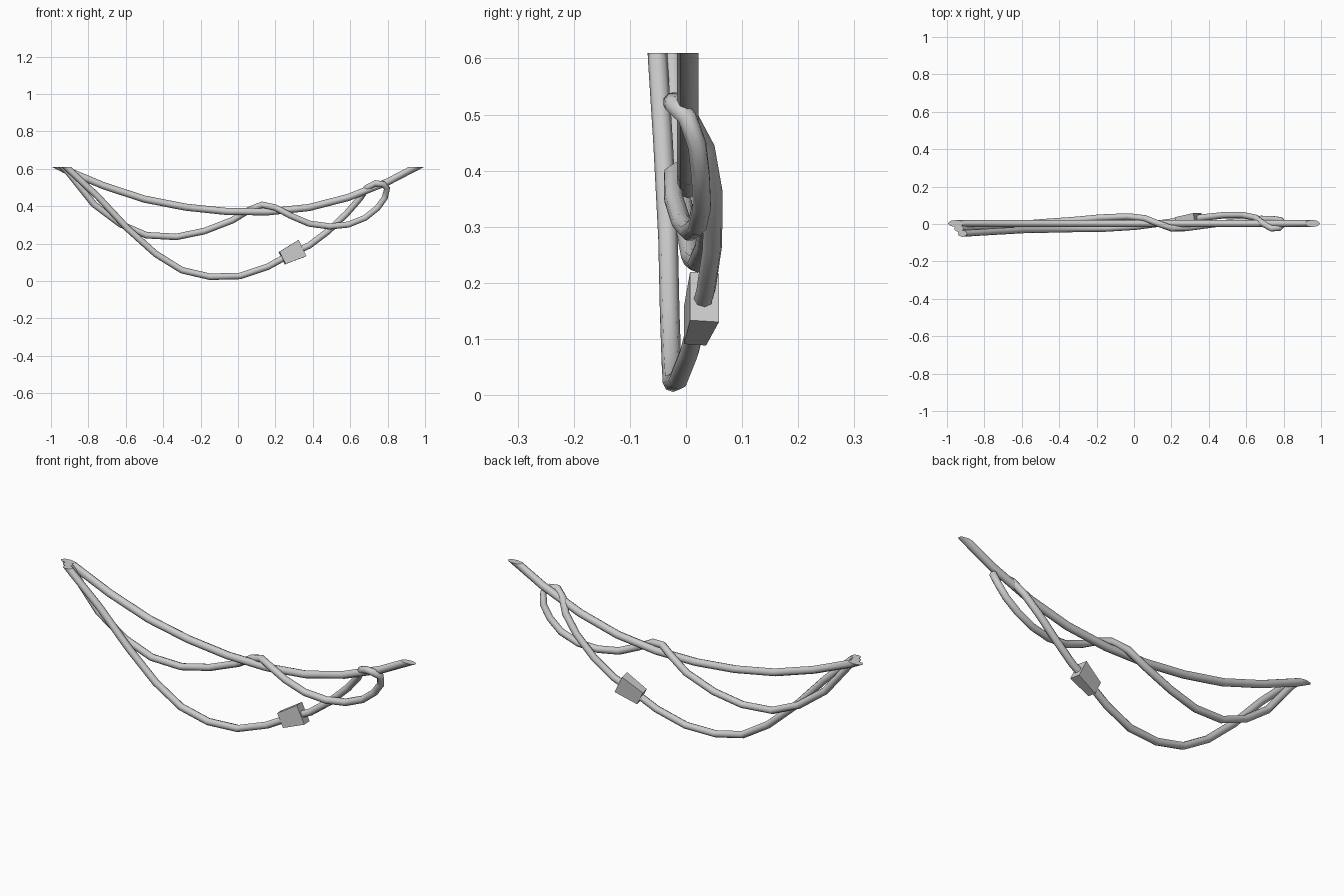
import bpy, bmesh
from mathutils import Vector

if "Cube" in bpy.data.objects:
    bpy.data.objects.remove(bpy.data.objects["Cube"])

TOP = 0.61      # cables are cut flat at this height


def cable(name, pts, radius):
    # Sweep a round section along a polyline, then trim it at the top
    cu = bpy.data.curves.new(name, 'CURVE')
    cu.dimensions = '3D'
    cu.bevel_depth = radius
    cu.bevel_resolution = 2
    cu.use_fill_caps = True
    sp = cu.splines.new('POLY')
    sp.points.add(len(pts) - 1)
    for p, co in zip(sp.points, pts):
        p.co = (*co, 1)
    tmp = bpy.data.objects.new(name + "_path", cu)
    bpy.context.collection.objects.link(tmp)
    bpy.context.view_layer.update()
    dg = bpy.context.evaluated_depsgraph_get()
    me = bpy.data.meshes.new_from_object(tmp.evaluated_get(dg))
    bpy.data.objects.remove(tmp)
    bm = bmesh.new()
    bm.from_mesh(me)
    bmesh.ops.remove_doubles(bm, verts=bm.verts, dist=1e-5)
    cut = bmesh.ops.bisect_plane(
        bm, geom=bm.verts[:] + bm.edges[:] + bm.faces[:],
        plane_co=(0, 0, TOP), plane_no=(0, 0, 1), clear_outer=True)
    edges = [e for e in cut['geom_cut'] if isinstance(e, bmesh.types.BMEdge)]
    bmesh.ops.holes_fill(bm, edges=edges)
    bmesh.ops.recalc_face_normals(bm, faces=bm.faces)
    for f in bm.faces:
        f.smooth = abs(f.normal.z) < 0.999 or f.calc_center_median().z < TOP - 0.001
    bm.to_mesh(me)
    bm.free()
    ob = bpy.data.objects.new(name, me)
    bpy.context.collection.objects.link(ob)


# Main cable sagging between both ends
cable("main_cable", [
    (-1.07, .003, .67), (-.93, .003, .598), (-.72, .003, .51), (-.5, .003, .438),
    (-.28, .003, .395), (-.06, .003, .372), (.16, .003, .37), (.38, .003, .393),
    (.59, .003, .447), (.8, .003, .53), (1.07, .003, .67)], .019)

# Second cable: winds round the main one, loops back and droops to the left
cable("looped_cable", [
    (-1.0, -.026, .67), (-.91, -.024, .585), (-.77, -.015, .41), (-.63, -.002, .305),
    (-.49, .009, .245), (-.33, .02, .236), (-.18, .034, .267), (-.03, .04, .325),
    (.06, .03, .38), (.13, .002, .408), (.2, -.023, .393), (.28, -.022, .35),
    (.38, -.008, .307), (.49, .006, .292), (.59, .02, .302), (.68, .028, .338),
    (.745, .026, .39), (.785, .02, .445), (.797, .002, .495), (.775, -.022, .518),
    (.735, -.024, .523), (.69, .002, .5), (.65, .034, .44), (.58, .048, .36),
    (.48, .047, .265), (.38, .036, .19), (.28, .023, .143), (.16, .006, .077),
    (.01, -.014, .027), (-.15, -.024, .023), (-.3, -.026, .058), (-.44, -.029, .145),
    (-.59, -.032, .28), (-.75, -.041, .452), (-.9, -.05, .593), (-.98, -.054, .67)], .0175)

# Tapered clip on the lower strand
a, b = Vector((.236, .016, .123)), Vector((.342, .033, .175))
d = (b - a).normalized()
side = Vector((0, 1, 0))
side = (side - d * side.dot(d)).normalized()
up = side.cross(d)
if up.z < 0:
    up = -up
bm = bmesh.new()
rings = []
for c, w, h in ((a, .02, .037), (b, .026, .048)):
    rings.append([bm.verts.new(c + side * w * s + up * h * t)
                  for s, t in ((-1, -1), (1, -1), (1, 1), (-1, 1))])
for r in rings:
    bm.faces.new(r)
for i in range(4):
    j = (i + 1) % 4
    bm.faces.new((rings[0][i], rings[0][j], rings[1][j], rings[1][i]))
bmesh.ops.recalc_face_normals(bm, faces=bm.faces)
me = bpy.data.meshes.new("cable_clip")
bm.to_mesh(me)
bm.free()
bpy.context.collection.objects.link(bpy.data.objects.new("cable_clip", me))
